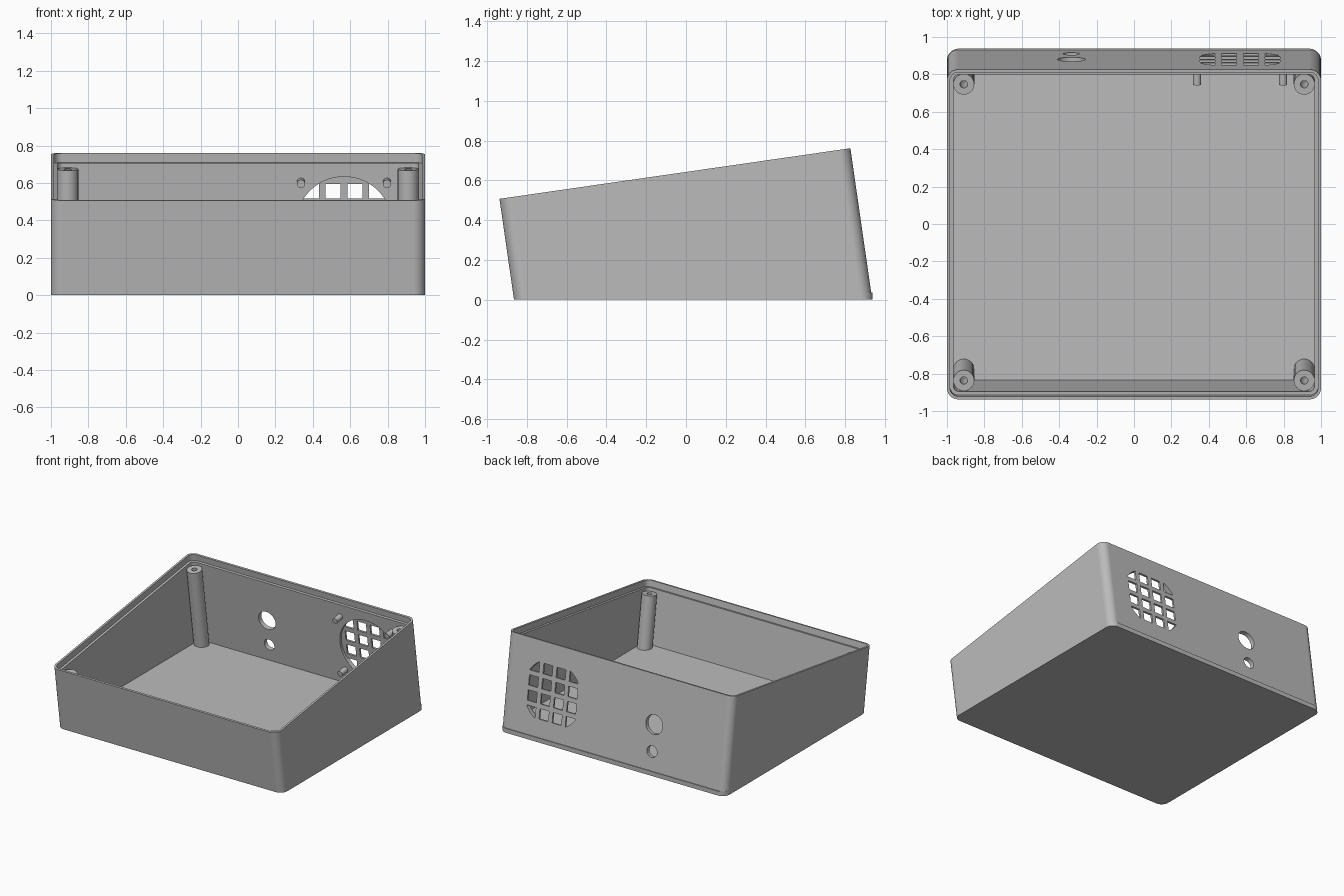
import bpy, bmesh, math
from mathutils import Matrix, Vector

old = bpy.data.objects.get("Cube")
if old:
    bpy.data.objects.remove(old, do_unlink=True)

grey = bpy.data.materials.new("plain grey")
grey.use_nodes = True
grey.diffuse_color = (0.5, 0.5, 0.5, 1)
grey.node_tree.nodes["Principled BSDF"].inputs["Base Color"].default_value = (0.5, 0.5, 0.5, 1)

# Tilted frame: origin at the top front edge, y along the sloping rim
TILT = Matrix.Translation((0, -0.9375, 0.507)) @ Matrix.Rotation(math.radians(8.2), 4, 'X')
FLAT = Matrix.Identity(4)
LENGTH = 1.782
WALL = 0.035
FLOOR = 0.04


def make(name, bm, frame=TILT, base=None):
    """Place the mesh in its frame and optionally trim it at a level height."""
    bm.transform(frame)
    if base is not None:
        cut_geom = bmesh.ops.bisect_plane(
            bm, geom=bm.verts[:] + bm.edges[:] + bm.faces[:], dist=1e-6,
            plane_co=(0, 0, base), plane_no=(0, 0, 1), clear_inner=True)["geom_cut"]
        bmesh.ops.edgeloop_fill(bm, edges=[e for e in cut_geom if isinstance(e, bmesh.types.BMEdge)])
    bmesh.ops.recalc_face_normals(bm, faces=bm.faces[:])
    mesh = bpy.data.meshes.new(name)
    bm.to_mesh(mesh)
    bm.free()
    mesh.materials.append(grey)
    obj = bpy.data.objects.new(name, mesh)
    bpy.context.collection.objects.link(obj)
    return obj


def rounded_prism(name, half, y0, y1, radius, z0, z1, frame=TILT, base=None, steps=10):
    bm = bmesh.new()
    ring = []
    corners = ((1, y1, -1), (-1, y1, -1), (-1, y0, 1), (1, y0, 1))
    for i, (side, y, inward) in enumerate(corners):
        for k in range(steps + 1):
            a = (i + k / steps) * math.pi / 2
            ring.append(bm.verts.new((side * (half - radius) + radius * math.cos(a),
                                      y + inward * radius + radius * math.sin(a), z0)))
    face = bm.faces.new(ring)
    top = bmesh.ops.extrude_face_region(bm, geom=[face])["geom"]
    bmesh.ops.translate(bm, vec=(0, 0, z1 - z0),
                        verts=[v for v in top if isinstance(v, bmesh.types.BMVert)])
    return make(name, bm, frame, base)


def cylinder(name, start, end, radius, base=None, sides=40):
    a, b = Vector(start), Vector(end)
    bm = bmesh.new()
    turn = (b - a).to_track_quat('Z', 'Y').to_matrix().to_4x4()
    bmesh.ops.create_cone(bm, cap_ends=True, segments=sides, radius1=radius, radius2=radius,
                          depth=(b - a).length, matrix=Matrix.Translation((a + b) / 2) @ turn)
    return make(name, bm, TILT, base)


def combine(target, tool, operation='DIFFERENCE'):
    mod = target.modifiers.new("cut", 'BOOLEAN')
    mod.operation, mod.solver, mod.object = operation, 'EXACT', tool
    bpy.context.view_layer.objects.active = target
    bpy.ops.object.modifier_apply(modifier=mod.name)
    bpy.data.objects.remove(tool, do_unlink=True)


def finish(obj):
    bpy.ops.object.select_all(action='DESELECT')
    obj.select_set(True)
    bpy.context.view_layer.objects.active = obj
    bpy.ops.object.shade_smooth_by_angle(angle=math.radians(30))
    weighted = obj.modifiers.new("even shading", 'WEIGHTED_NORMAL')
    weighted.keep_sharp = True


# Case: tilted shell with an upright lip along the back of its base
case = rounded_prism("case", 1.0, 0, LENGTH, 0.06, -1.2, 0, base=0)
combine(case, rounded_prism("base_lip", 0.998, -0.6, 0.9375, 0.06, 0, 0.035, FLAT), 'UNION')
combine(case, rounded_prism("cavity", 1 - WALL, WALL, LENGTH - WALL, 0.03, -1.2, 0.1, base=FLOOR))
rim = 0.016
combine(case, rounded_prism("rim_step", 1 - rim, rim, LENGTH - rim, 0.045, -0.05, 0.1))

# Fan grille: round pocket inside, square openings clipped to the circle
FAN_X, FAN_Z, FAN_R = 0.567, -0.38, 0.256
fan_in, fan_out = (FAN_X, LENGTH - 0.1, FAN_Z), (FAN_X, LENGTH + 0.1, FAN_Z)
combine(case, cylinder("fan_pocket", fan_in, (FAN_X, LENGTH - 0.015, FAN_Z), FAN_R, sides=64))
bm = bmesh.new()
for i in range(4):
    for j in range(4):
        spot = Vector((FAN_X + (i - 1.5) * 0.116, LENGTH, FAN_Z + (j - 1.5) * 0.116))
        bmesh.ops.create_cube(bm, size=1, matrix=Matrix.Translation(spot)
                              @ Matrix.Diagonal((0.08, 0.15, 0.08, 1)))
openings = make("openings", bm)
combine(openings, cylinder("fan_circle", fan_in, fan_out, FAN_R, sides=64), 'INTERSECT')
combine(case, openings)

# Two cable holes in the back wall
for z, radius in ((-0.38, 0.075), (-0.587, 0.045)):
    combine(case, cylinder("cable_hole", (-0.335, LENGTH - 0.1, z), (-0.335, LENGTH + 0.1, z), radius))
finish(case)

# Bored screw posts in the corners
for side, side_name in ((1, "left"), (-1, "right")):
    for y, end_name in ((0.091, "front"), (LENGTH - 0.091, "back")):
        x = side * 0.91
        post = cylinder(f"{end_name}_{side_name}_post", (x, y, -1.1), (x, y, -0.075), 0.056, base=0.02)
        combine(post, cylinder("bore", (x, y, -0.3), (x, y, 0), 0.02, sides=24))
        finish(post)

# Fan mounting pegs around the grille
for i in (-1, 1):
    for j in (-1, 1):
        x, z = FAN_X + i * 0.23, FAN_Z + j * 0.227
        name = f"{'upper' if j > 0 else 'lower'}_{'left' if i > 0 else 'right'}_fan_peg"
        finish(cylinder(name, (x, LENGTH - WALL - 0.07, z), (x, LENGTH - 0.01, z), 0.022, sides=24))
